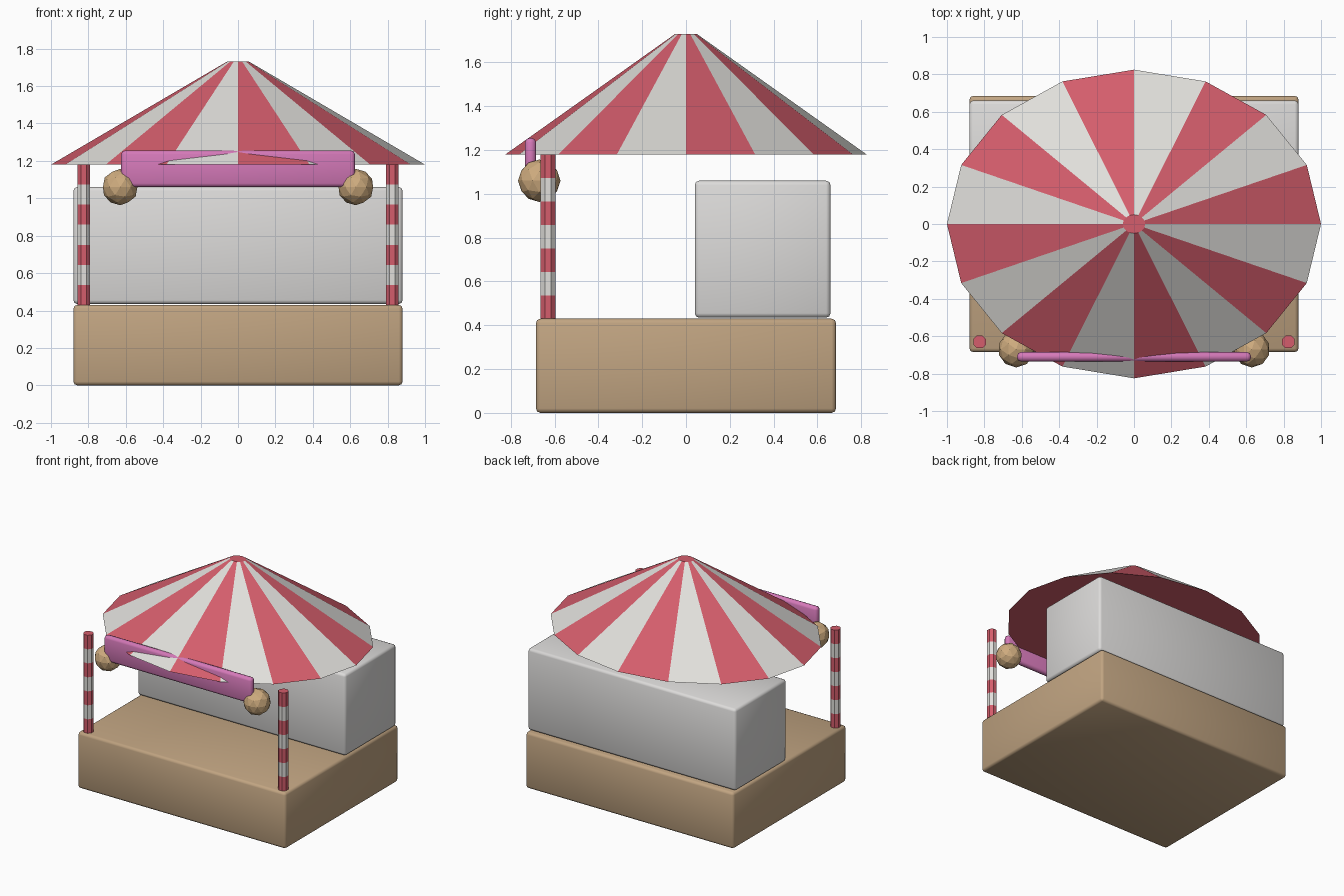
import bpy, bmesh, math
from mathutils import Matrix, Vector

if "Cube" in bpy.data.objects:
    bpy.data.objects.remove(bpy.data.objects["Cube"], do_unlink=True)


def material(name, r, g, b):
    mat = bpy.data.materials.new(name)
    mat.use_nodes = True
    mat.diffuse_color = (r, g, b, 1)
    mat.node_tree.nodes["Principled BSDF"].inputs["Base Color"].default_value = (r, g, b, 1)
    return mat


red = material("canvas red", 0.66, 0.11, 0.15)
white = material("canvas white", 0.75, 0.74, 0.71)
tan = material("wood tan", 0.53, 0.37, 0.22)
grey = material("counter grey", 0.72, 0.71, 0.70)
pink = material("sign pink", 0.66, 0.19, 0.48)
gold = material("ball tan", 0.62, 0.41, 0.21)


def make_object(name, bm, *mats):
    mesh = bpy.data.meshes.new(name)
    bmesh.ops.recalc_face_normals(bm, faces=bm.faces)
    bm.to_mesh(mesh)
    bm.free()
    for mat in mats:
        mesh.materials.append(mat)
    obj = bpy.data.objects.new(name, mesh)
    bpy.context.collection.objects.link(obj)
    return obj


def rounded_box(name, low, high, bevel, mat, segments=2):
    low, high = Vector(low), Vector(high)
    bm = bmesh.new()
    bmesh.ops.create_cube(bm, size=1, matrix=Matrix.Translation((low + high) / 2)
                          @ Matrix.Diagonal((*(high - low), 1)))
    bmesh.ops.bevel(bm, geom=bm.edges[:], offset=bevel, segments=segments,
                    profile=0.5, affect='EDGES')
    for face in bm.faces:
        face.smooth = True
    return make_object(name, bm, mat)


def ring(bm, sides, rx, ry, z, x=0, y=0, turn=0.0):
    angles = [2 * math.pi * (i + turn) / sides for i in range(sides)]
    return [bm.verts.new((x + rx * math.cos(a), y + ry * math.sin(a), z)) for a in angles]


def bridge(bm, lower, upper):
    n = len(lower)
    return [bm.faces.new((lower[i], lower[(i + 1) % n], upper[(i + 1) % n], upper[i]))
            for i in range(n)]


# Base platform and rear counter
rounded_box("base", (-0.88, -0.685, 0), (0.88, 0.685, 0.43), 0.02, tan)
rounded_box("counter", (-0.88, 0.04, 0.435), (0.88, 0.66, 1.06), 0.02, grey)

# Striped oval roof with red cap and red underside
bm = bmesh.new()
eaves = ring(bm, 16, 1.0, 0.825, 1.18)
crown = ring(bm, 16, 0.06, 0.05, 1.73)
for i, face in enumerate(bridge(bm, eaves, crown)):
    face.material_index = i % 2
bm.faces.new(crown)
bm.faces.new(eaves[::-1])
make_object("roof", bm, red, white)

# Sign board
rounded_box("sign_board", (-0.625, -0.735, 1.06), (0.625, -0.685, 1.255), 0.02, pink)

for side, label in ((1, "left"), (-1, "right")):
    # Front pole with seven stripes
    bm = bmesh.new()
    bands = 7
    rings = [ring(bm, 8, 0.037, 0.037, 0.43 + 0.75 * k / bands, side * 0.825, -0.63, 0.5)
             for k in range(bands + 1)]
    for k in range(bands):
        for face in bridge(bm, rings[k], rings[k + 1]):
            face.material_index = k % 2
    bm.faces.new(rings[0][::-1])
    bm.faces.new(rings[-1])
    make_object(label + "_pole", bm, red, white)

    # Ball at the end of the sign
    bm = bmesh.new()
    bmesh.ops.create_icosphere(bm, subdivisions=2, radius=0.097,
                               matrix=Matrix.Translation((side * 0.63, -0.67, 1.06)))
    make_object(label + "_ball", bm, gold)
